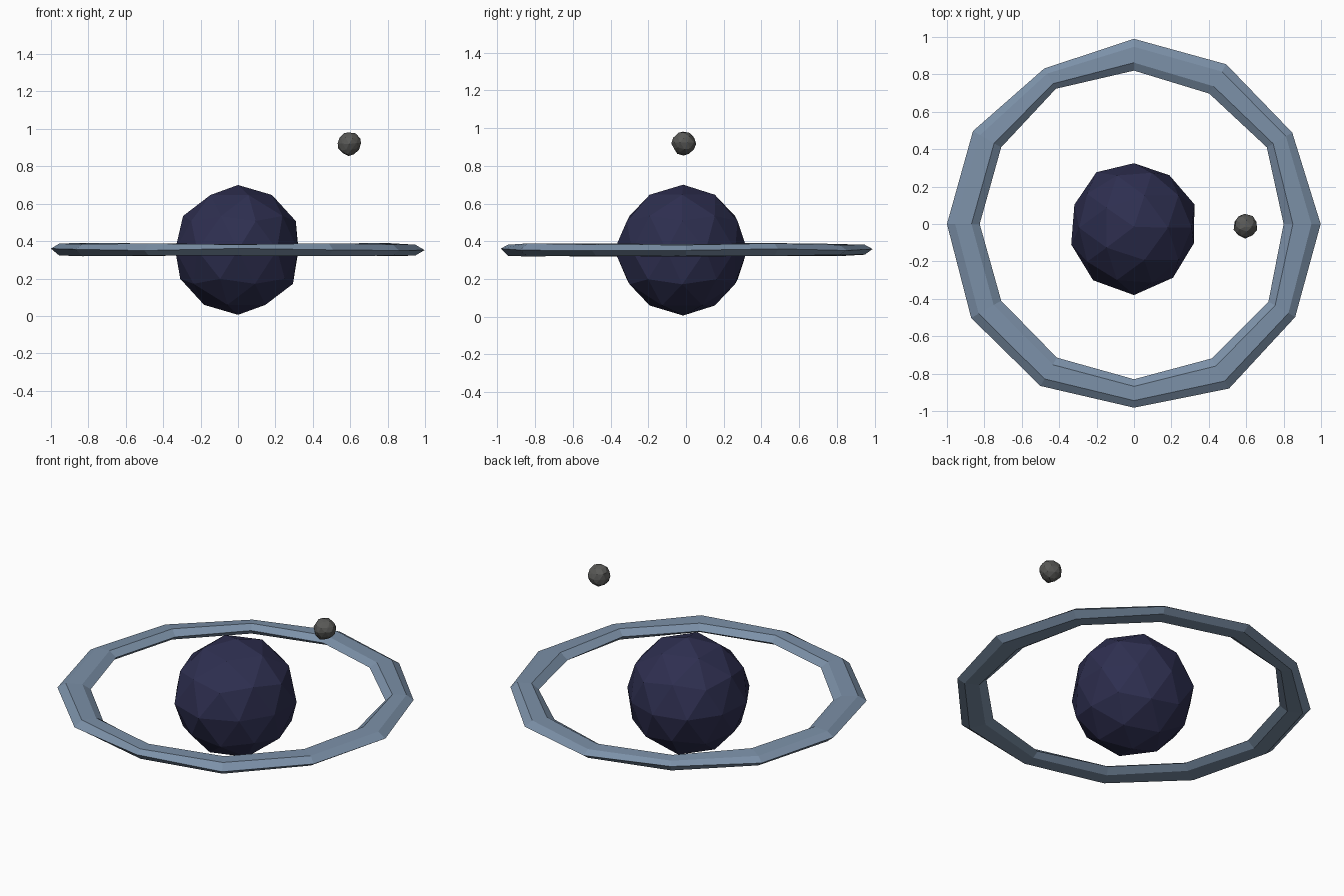
import bpy, math, random
from mathutils import Vector

if "Cube" in bpy.data.objects:
    bpy.data.objects.remove(bpy.data.objects["Cube"])

random.seed(4)


def finish(obj, name, color):
    obj.name = obj.data.name = name
    mat = bpy.data.materials.new(name + "_colour")
    mat.diffuse_color = (*color, 1)
    mat.use_nodes = True
    mat.node_tree.nodes["Principled BSDF"].inputs["Base Color"].default_value = mat.diffuse_color
    obj.data.materials.append(mat)
    for p in obj.data.polygons:
        p.use_smooth = False
    return obj


def jitter(a):
    return Vector([random.uniform(-a, a) for _ in range(3)])


# Planet: faceted ball, slightly uneven around its equator
bpy.ops.mesh.primitive_ico_sphere_add(subdivisions=2, radius=0.347, location=(0, 0, 0.353))
planet = finish(bpy.context.object, "planet", (0.027, 0.028, 0.08))
# equator radii at 18, 54, 90 ... degrees
equator = [0.34, 0.322, 0.325, 0.342, 0.335, 0.353, 0.372, 0.38, 0.355, 0.336]
for v in planet.data.vertices:
    if abs(v.co.z) < 0.01:
        k = round((math.degrees(math.atan2(v.co.y, v.co.x)) - 18) / 36) % 10
        v.co *= equator[k] / v.co.length
    elif abs(v.co.z) < 0.34:
        v.co.y -= 0.02
        v.co *= 0.995
    else:
        v.co.y -= 0.015

# Ring: flattened twelve-sided torus with hand-cut irregularity
bpy.ops.mesh.primitive_torus_add(major_segments=12, minor_segments=6,
                                 major_radius=0.91, minor_radius=0.088,
                                 location=(0, 0, 0.355))
ring = finish(bpy.context.object, "ring", (0.2, 0.28, 0.39))
# outer and inner radii at 0, 30, 60 ... degrees
outer = [0.998, 0.977, 0.986, 0.99, 0.96, 0.994, 1.0, 1.005, 1.0, 0.982, 1.016, 0.995]
inner = [0.80, 0.82, 0.805, 0.82, 0.835, 0.82, 0.825, 0.82, 0.825, 0.83, 0.83, 0.83]
for v in ring.data.vertices:
    k = round(math.degrees(math.atan2(v.co.y, v.co.x)) / 30) % 12
    r = v.co.xy.length
    t = (r - 0.822) / 0.176
    scale = (inner[k] + (outer[k] - inner[k]) * t) / r
    v.co.x *= scale
    v.co.y *= scale
    v.co.z = v.co.z * 0.4 + random.uniform(-0.006, 0.006)

# Moon: small rough rock above the ring
bpy.ops.mesh.primitive_ico_sphere_add(subdivisions=2, radius=0.063, location=(0.594, -0.012, 0.921))
moon = finish(bpy.context.object, "moon", (0.1, 0.1, 0.095))
for v in moon.data.vertices:
    v.co += jitter(0.004)
